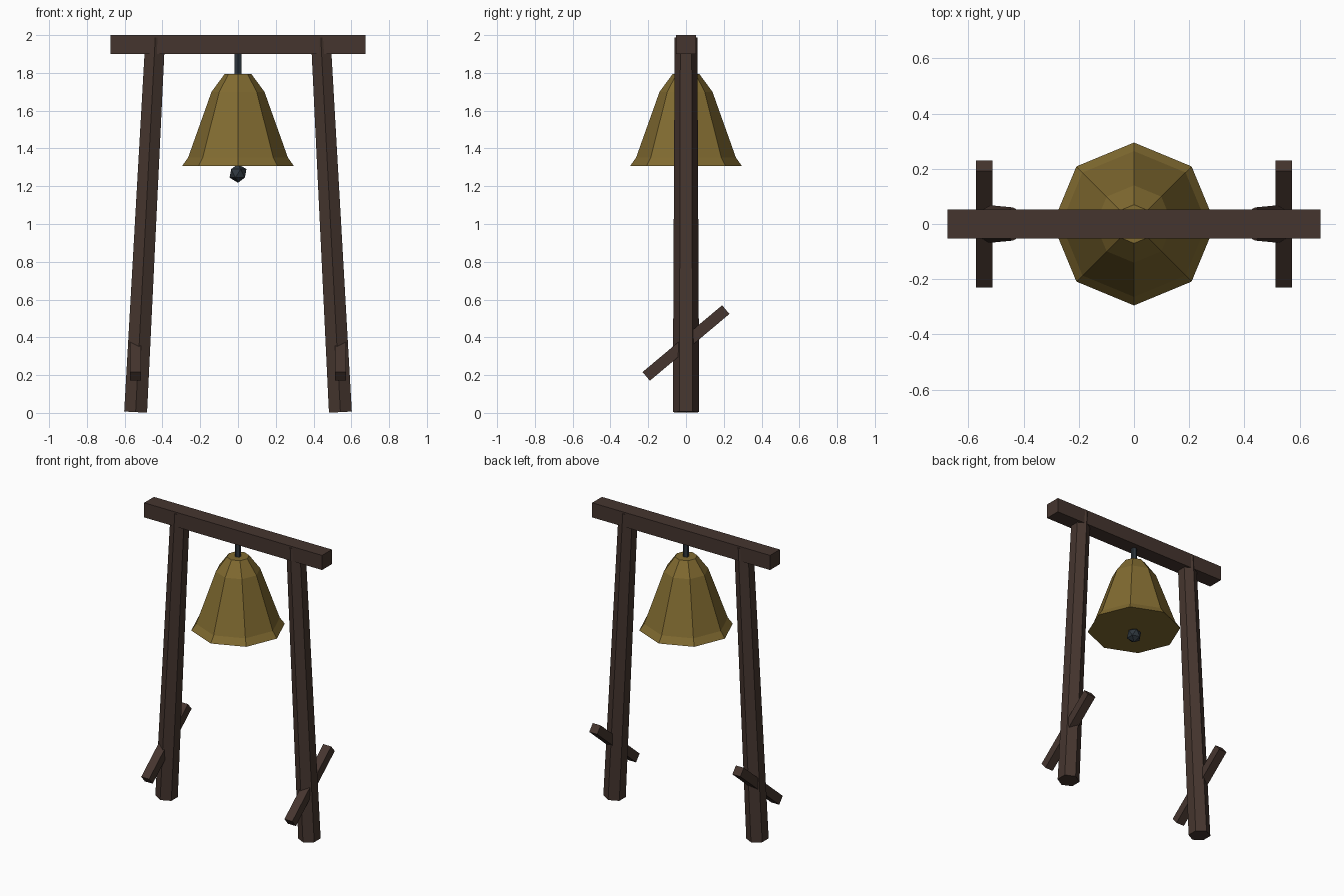
import bpy
import bmesh
import math
from mathutils import Matrix, Vector

cube = bpy.data.objects.get("Cube")
if cube:
    bpy.data.objects.remove(cube, do_unlink=True)


def material(name, colour):
    mat = bpy.data.materials.new(name)
    mat.use_nodes = True
    mat.diffuse_color = (*colour, 1)
    mat.node_tree.nodes["Principled BSDF"].inputs["Base Color"].default_value = (*colour, 1)
    return mat


wood = material("dark wood", (0.06, 0.036, 0.028))
bronze = material("aged bronze", (0.22, 0.146, 0.03))
iron = material("dark iron", (0.028, 0.038, 0.048))


def finish(name, bm, mat):
    bmesh.ops.recalc_face_normals(bm, faces=bm.faces)
    mesh = bpy.data.meshes.new(name)
    bm.to_mesh(mesh)
    bm.free()
    mesh.materials.append(mat)
    obj = bpy.data.objects.new(name, mesh)
    bpy.context.collection.objects.link(obj)
    return obj


def box(name, size, centre, tilt, mat):
    bm = bmesh.new()
    place = Matrix.Translation(centre) @ Matrix.Rotation(tilt, 4, "X")
    bmesh.ops.create_cube(bm, size=1, matrix=place @ Matrix.Diagonal((*size, 1)))
    return finish(name, bm, mat)


def post(name, start, end, r_start, r_end, mat):
    """Six-sided tapered post between two points, with a corner facing front."""
    start, end = Vector(start), Vector(end)
    axis = end - start
    lean = Matrix.Rotation(math.atan2(axis.x, axis.z), 4, "Y")
    bm = bmesh.new()
    bmesh.ops.create_cone(bm, cap_ends=True, segments=6, radius1=r_start,
                          radius2=r_end, depth=axis.length,
                          matrix=Matrix.Translation((start + end) / 2) @ lean)
    return finish(name, bm, mat)


def turned(name, profile, sides, mat):
    """Closed faceted body from (radius, height) pairs, bottom to top."""
    bm = bmesh.new()
    rings = []
    for r, z in profile:
        angles = [2 * math.pi * i / sides for i in range(sides)]
        rings.append([bm.verts.new((r * math.cos(a), r * math.sin(a), z)) for a in angles])
    for low, high in zip(rings, rings[1:]):
        for i in range(sides):
            j = (i + 1) % sides
            bm.faces.new((low[i], low[j], high[j], high[i]))
    bm.faces.new(rings[0][::-1])
    bm.faces.new(rings[-1])
    return finish(name, bm, mat)


# Frame: crossbeam, leaning legs and slanted foot braces
box("crossbeam", (1.35, 0.106, 0.1), (0, 0, 1.95), 0, wood)
for side, s in (("left", 1), ("right", -1)):
    post(f"{side}_leg", (s * 0.542, 0, 0.004), (s * 0.438, 0, 1.988), 0.07, 0.06, wood)
    box(f"{side}_brace", (0.06, 0.55, 0.06), (s * 0.543, 0, 0.37), math.radians(40), wood)

# Bell with flared lip, hanger and clapper
turned("bell", [(0.295, 1.308), (0.264, 1.352), (0.14, 1.7), (0.07, 1.795)], 8, bronze)
post("hanger", (0, 0, 1.75), (0, 0, 1.93), 0.02, 0.02, iron)
ball = bmesh.new()
bmesh.ops.create_icosphere(ball, subdivisions=1, radius=0.05,
                           matrix=Matrix.Translation((0, 0, 1.268)))
finish("clapper", ball, iron)
